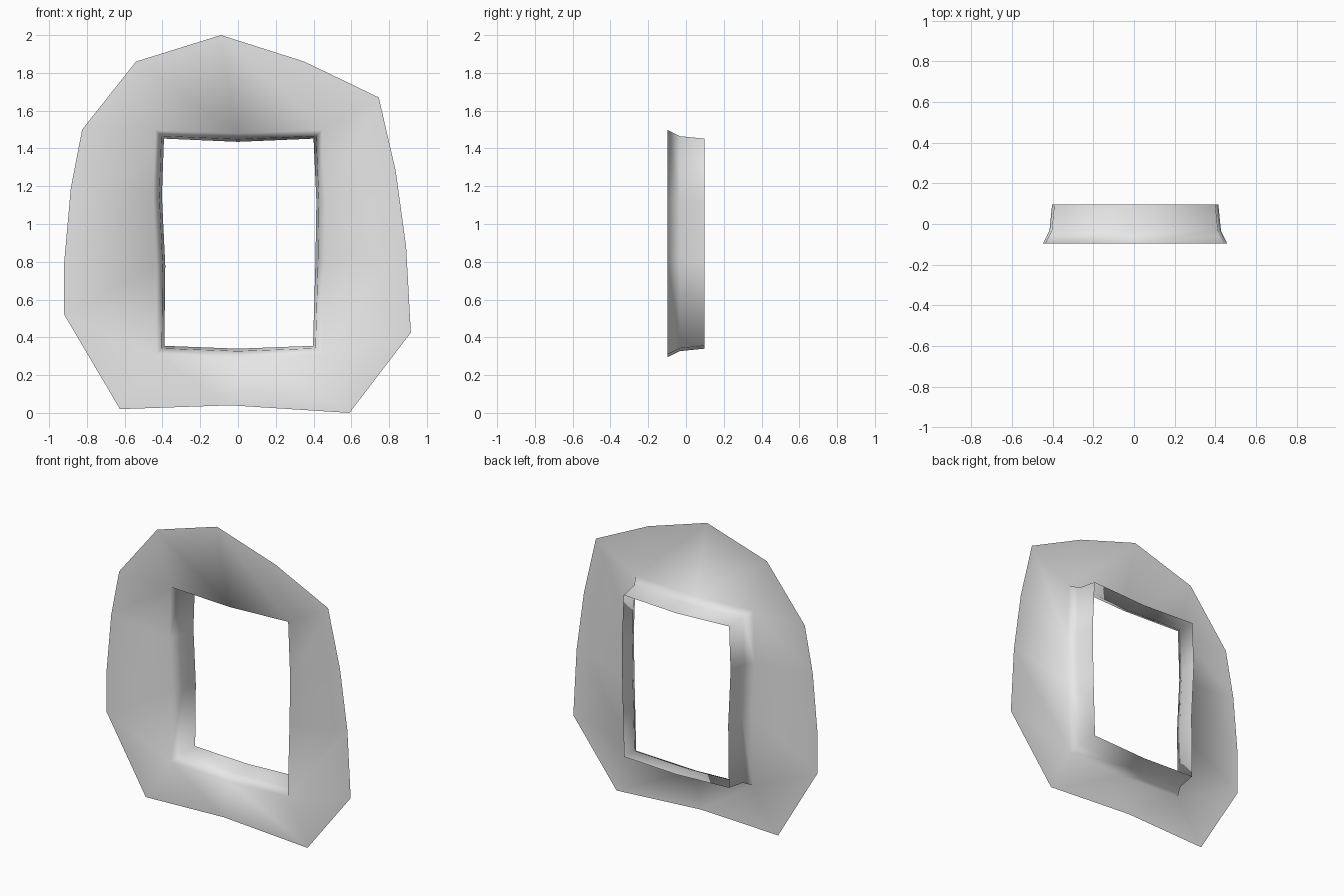
import bpy
import bmesh

cube = bpy.data.objects.get("Cube")
if cube:
    bpy.data.objects.remove(cube, do_unlink=True)

# Plain grey stone colour
grey = bpy.data.materials.new("light_grey")
grey.use_nodes = True
grey.diffuse_color = (0.8, 0.8, 0.8, 1)
grey.node_tree.nodes["Principled BSDF"].inputs["Base Color"].default_value = (0.8, 0.8, 0.8, 1)

# Irregular outer outline, clockwise from the top point (x, z);
# corners of the opening fan out to two outline points each
outline = [
    [(-0.09, 2.0)],
    [(0.35, 1.86), (0.745, 1.67)],
    [(0.835, 1.28)],
    [(0.89, 0.88)],
    [(0.915, 0.425), (0.59, 0.0)],
    [(-0.04, 0.04)],
    [(-0.625, 0.02), (-0.92, 0.52)],
    [(-0.92, 0.8)],
    [(-0.885, 1.19)],
    [(-0.825, 1.5), (-0.54, 1.86)],
]

# Opening at the back: (x, z, outward x, outward z)
opening = [
    (0.0, 1.435, 0, 1), (0.40, 1.452, 1, 1), (0.415, 1.12, 1, 0),
    (0.41, 0.8, 1, 0), (0.397, 0.355, 1, -1), (0.0, 0.34, 0, -1),
    (-0.39, 0.355, -1, -1), (-0.385, 0.78, -1, 0),
    (-0.403, 1.15, -1, 0), (-0.392, 1.452, -1, 1),
]

# Depth and flare of each loop of the reveal, front to back
loops = [(-0.097, 0.045), (-0.033, 0.013), (0.097, 0.0)]

bm = bmesh.new()
outer = [[bm.verts.new((x, loops[0][0], z)) for x, z in group] for group in outline]
rings = [[bm.verts.new((x + sx * flare, y, z + sz * flare)) for x, z, sx, sz in opening]
         for y, flare in loops]

count = len(opening)
for i in range(count):
    j = (i + 1) % count
    # Flat wall face, with a triangle at each corner
    bm.faces.new((outer[i][-1], rings[0][i], rings[0][j], outer[j][0]))
    if len(outer[i]) == 2:
        bm.faces.new((outer[i][0], rings[0][i], outer[i][1]))
    # Reveal running back through the opening
    for front, back in zip(rings, rings[1:]):
        bm.faces.new((front[i], back[i], back[j], front[j]))

for face in bm.faces:
    face.smooth = True

mesh = bpy.data.meshes.new("window_surround")
bm.to_mesh(mesh)
bm.free()
mesh.materials.append(grey)
surround = bpy.data.objects.new("window_surround", mesh)
bpy.context.collection.objects.link(surround)
